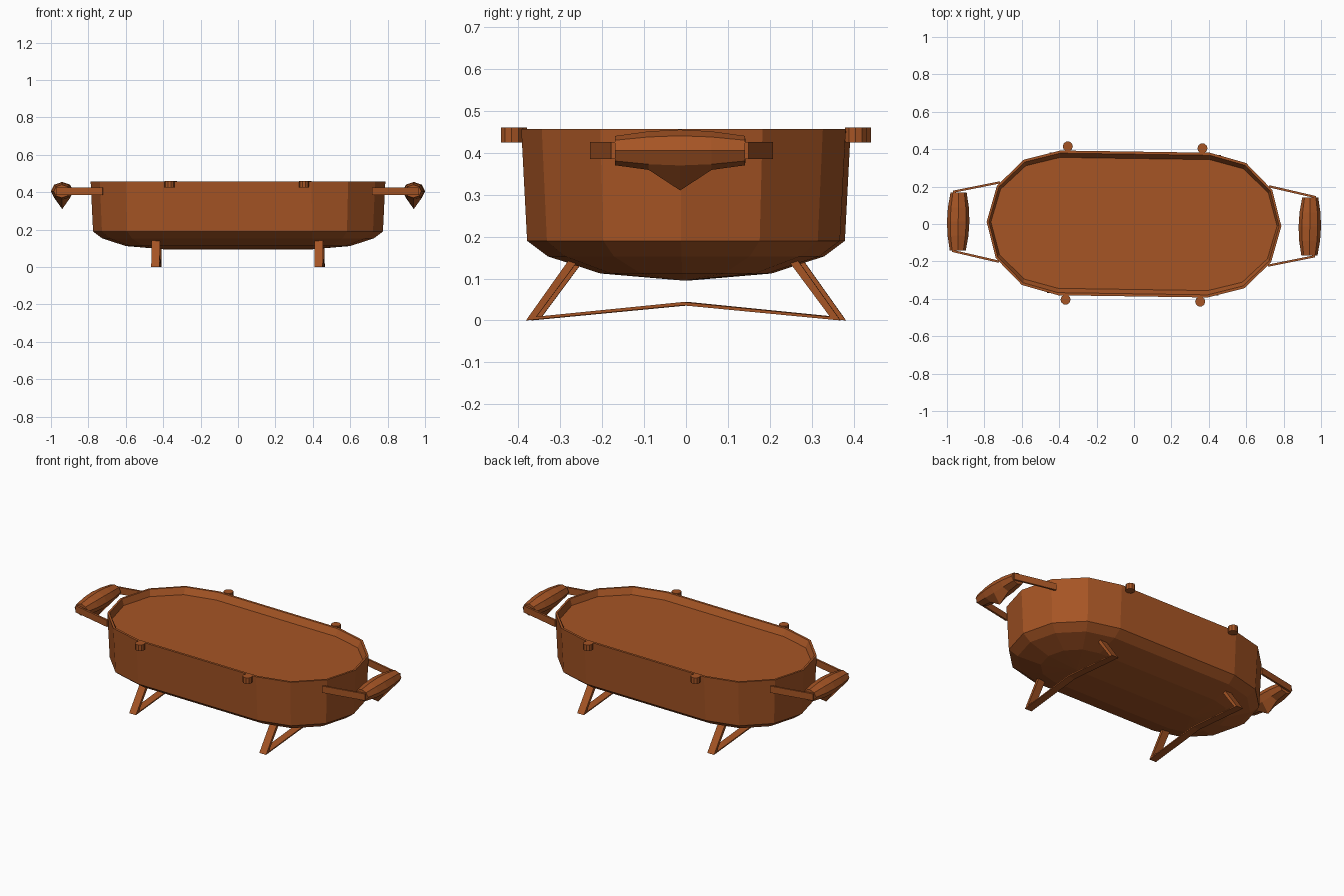
import bpy, bmesh
from math import sin, cos, pi, radians

if "Cube" in bpy.data.objects:
    bpy.data.objects.remove(bpy.data.objects["Cube"])

TURN = radians(-0.85)   # whole model is turned very slightly
mat = bpy.data.materials.new("copper_brown")
mat.diffuse_color = (0.38, 0.09, 0.018, 1)
mat.use_nodes = True
mat.node_tree.nodes["Principled BSDF"].inputs["Base Color"].default_value = mat.diffuse_color


def make(name, rings, caps=(True, True)):
    """Loft closed rings of equal length into one flat-shaded object."""
    bm = bmesh.new()
    vs = [[bm.verts.new(p) for p in ring] for ring in rings]
    n = len(rings[0])
    for a, b in zip(vs, vs[1:]):
        for i in range(n):
            j = (i + 1) % n
            bm.faces.new((a[i], a[j], b[j], b[i]))
    if caps[0]:
        bm.faces.new(vs[0][::-1])
    if caps[1]:
        bm.faces.new(vs[-1])
    bmesh.ops.remove_doubles(bm, verts=bm.verts, dist=0.0005)
    bmesh.ops.recalc_face_normals(bm, faces=bm.faces)
    me = bpy.data.meshes.new(name)
    bm.to_mesh(me)
    bm.free()
    me.materials.append(mat)
    ob = bpy.data.objects.new(name, me)
    bpy.context.collection.objects.link(ob)
    ob.rotation_euler.z = TURN
    return ob


def capsule(rx, ry, z):
    """Stretched 12-sided outline: two half rounds centred at x = +-0.4."""
    pts = []
    for side, start in ((1, -90), (-1, 90)):
        for k in range(7):
            a = radians(start + 30 * k)
            pts.append((side * 0.4 + rx * cos(a), ry * sin(a), z))
    return pts


# Tub: rounded bottom, tapering wall, thin rim and shallow recessed top
make("tub", [
    capsule(0, 0, 0.095),
    capsule(0.199, 0.198, 0.112),
    capsule(0.326, 0.324, 0.153),
    capsule(0.375, 0.373, 0.19),
    capsule(0.388, 0.387, 0.457),
    capsule(0.376, 0.373, 0.457),
    capsule(0.365, 0.350, 0.42),
], caps=(False, True))

# Legs: splayed struts joined by a shallow bent crossbar
half = [(0.249, 0.145), (0.265, 0.155), (0.375, 0.0)]
outline = ([half[0], half[1], half[2], (0, 0.036)]
           + [(-y, z) for y, z in reversed(half)]
           + [(-0.350, 0.009), (0, 0.044), (0.350, 0.009)])
for side, label in ((-1, "left"), (1, "right")):
    make(f"{label}_leg_frame",
         [[(side * 0.436 + d, y, z) for y, z in outline] for d in (-0.0225, 0.0225)])

    # Handle grip: eight-sided barrel with the underside pulled to a point
    grip = []
    for y, rx, rz, low in ((-0.155, 0.043, 0.035, 0.37), (-0.075, 0.056, 0.046, 0.359),
                           (0, 0.06, 0.05, 0.31),
                           (0.075, 0.056, 0.046, 0.359), (0.155, 0.043, 0.035, 0.37)):
        ring = []
        for k in range(8):
            a = k * pi / 4
            z = low if k == 6 else 0.405 + rz * sin(a)
            ring.append((side * 0.94 + rx * cos(a), y, z))
        grip.append(ring)
    make(f"{label}_handle_grip", grip)

    for s, end in ((-1, "front"), (1, "back")):
        # Handle arms: thin flat bars from tub to grip
        bar = [(0.72, 0.218), (0.97, 0.164), (0.97, 0.152), (0.72, 0.206)]
        make(f"{label}_{end}_handle_arm",
             [[(side * x, s * y, z) for x, y in bar] for z in (0.385, 0.425)])
        # Small round pegs along the rim
        make(f"{label}_{end}_rim_peg",
             [[(side * 0.36 + 0.027 * cos(k * pi / 5), s * 0.41 + 0.027 * sin(k * pi / 5), z)
               for k in range(10)] for z in (0.424, 0.46)])
